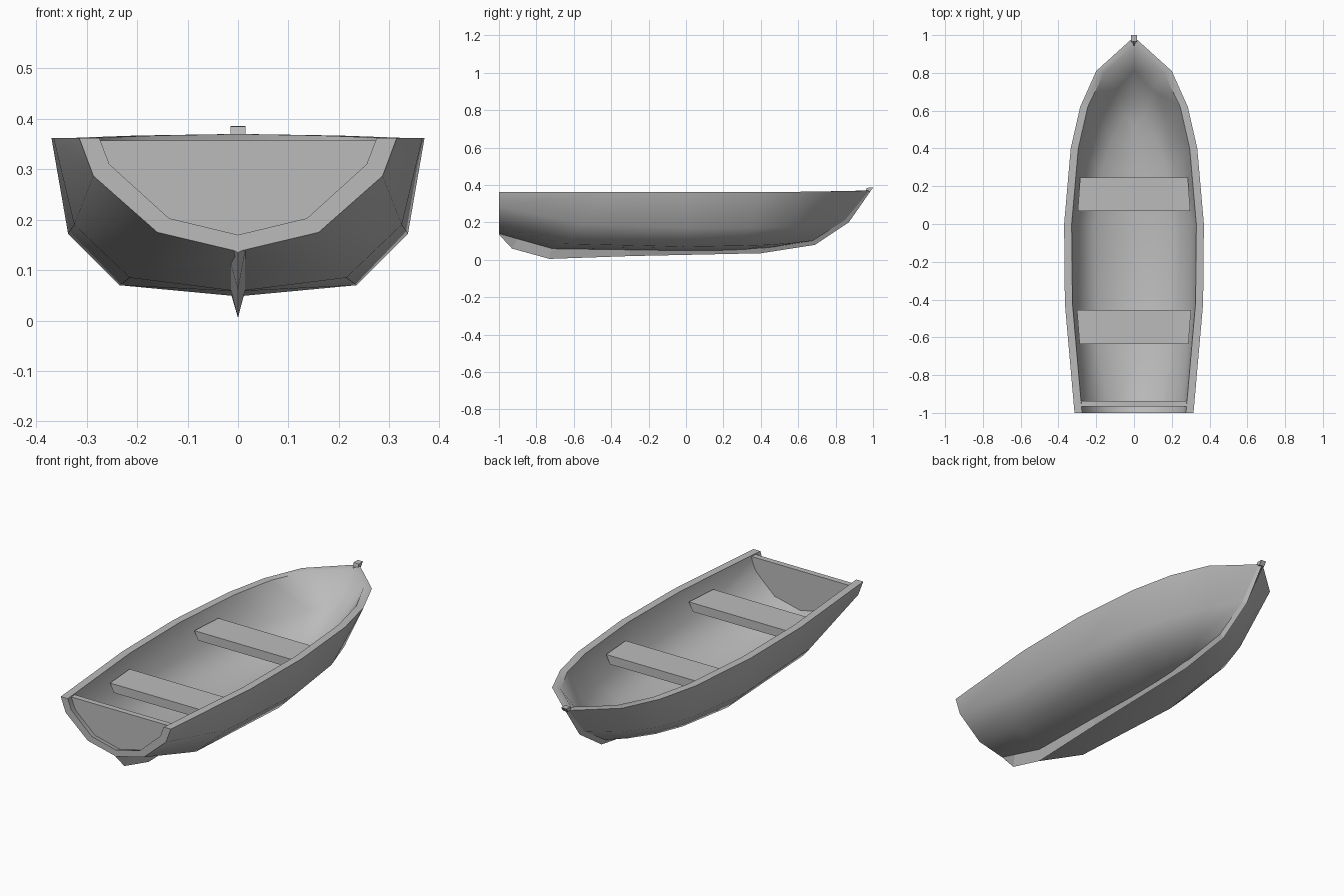
import bpy, bmesh, math

cube = bpy.data.objects.get("Cube")
if cube:
    bpy.data.objects.remove(cube, do_unlink=True)

grey = bpy.data.materials.new("plain grey")
grey.use_nodes = True
GREY = (0.5, 0.5, 0.5, 1)
grey.diffuse_color = GREY
grey.node_tree.nodes["Principled BSDF"].inputs["Base Color"].default_value = GREY


def loft(name, rings, smooth=None, mirror=False):
    """Join rings of points into a capped skin."""
    bm = bmesh.new()
    rows = [[bm.verts.new(p) for p in ring] for ring in rings]
    n = len(rows[0])
    for a, b in zip(rows, rows[1:]):
        # a mirrored half stays open along the centre plane
        for i in range(n - 1 if mirror else n):
            j = (i + 1) % n
            bm.faces.new((a[i], a[j], b[j], b[i]))
    if mirror:
        # stern end of the planking, quad by quad
        r = rows[0]
        for i in range(n // 2 - 1):
            bm.faces.new((r[i], r[i + 1], r[n - 2 - i], r[n - 1 - i]))
    else:
        bm.faces.new(rows[0])
        bm.faces.new(rows[-1])
    bmesh.ops.recalc_face_normals(bm, faces=bm.faces)
    mesh = bpy.data.meshes.new(name)
    bm.to_mesh(mesh)
    bm.free()
    mesh.materials.append(grey)
    obj = bpy.data.objects.new(name, mesh)
    bpy.context.collection.objects.link(obj)
    if smooth:
        bpy.ops.object.select_all(action='DESELECT')
        obj.select_set(True)
        bpy.context.view_layer.objects.active = obj
        bpy.ops.object.shade_smooth_by_angle(angle=math.radians(smooth))
    if mirror:
        mod = obj.modifiers.new("Mirror", 'MIRROR')
        mod.use_clip = True
        mod.merge_threshold = 0.0005
    return obj


# Hull: four lengthwise lines from stern to stem, points are (x, y, z)
keel_line = [(0, -1, .137), (0, -.72, .058), (0, 0, .048), (0, .2, .05),
             (0, .3, .053), (0, .42, .061), (0, .55, .079)]
low_chine = [(.16, -1, .175), (.215, -.65, .085), (.235, 0, .07), (.19, .3, .075),
             (.14, .45, .08), (.075, .58, .09), (.012, .68, .103)]
high_chine = [(.287, -1, .287), (.325, -.55, .19), (.337, 0, .172), (.29, .35, .172),
              (.225, .55, .175), (.13, .72, .19), (.012, .85, .213)]
gunwale = [(.315, -1, .362), (.366, -.42, .362), (.37, 0, .362), (.335, .4, .362),
           (.285, .62, .364), (.2, .81, .367), (.012, .98, .37)]
lines = [keel_line, low_chine, high_chine, gunwale]
# Inward shift of each line that gives the inside of the planking
shifts = [(0, .033), (-.023, .028), (-.032, .023), (-.04, 0)]

rings = []
for s in range(7):
    outer = [line[s] for line in lines]
    dy = -.04 if s == 6 else (-.012 if s == 5 else 0)
    inner = [(max(0, x + dx) if s < 6 else 0, y + dy, z + dz)
             for (x, y, z), (dx, dz) in zip(outer, shifts)]
    rings.append(outer + inner[::-1])
loft("hull", rings, smooth=60, mirror=True)

# Transom board set just inside the stern
half = [(.283, .357), (.268, .30), (.148, .185), (0, .15)]
board = half + [(-x, z) for x, z in half[-2::-1]]
loft("transom", [[(x, y, z) for x, z in board] for y in (-.966, -.936)])

# Keel and stem: a wedge along the bottom, (top y, top z, edge y, edge z)
wedge = [(-1, .142, -1, .135), (-.9, .115, -.93, .06), (-.72, .064, -.73, .005),
         (-.3, .057, -.3, .02), (.4, .064, .4, .035), (.68, .108, .69, .08),
         (.845, .217, .87, .2), (.967, .372, .99, .372)]
loft("keel", [[(-.015, ty, tz), (.015, ty, tz), (0, ey, ez)]
              for ty, tz, ey, ez in wedge])

# Small block on top of the stem
block = [(.962, .368), (.966, .385), (1, .386), (.985, .364)]
loft("stem_head", [[(x, y, z) for y, z in block] for x in (-.015, .015)])

# Two bench seats with ends sloped to follow the planking
for name, y0, y1, w0, w1 in (("rear_seat", -.635, -.455, .288, .302),
                             ("front_seat", .068, .246, .298, .285)):
    loft(name, [[(-w, y, .30), (w, y, .30), (w - .022, y, .255), (-w + .022, y, .255)]
                for y, w in ((y0, w0), (y1, w1))])
